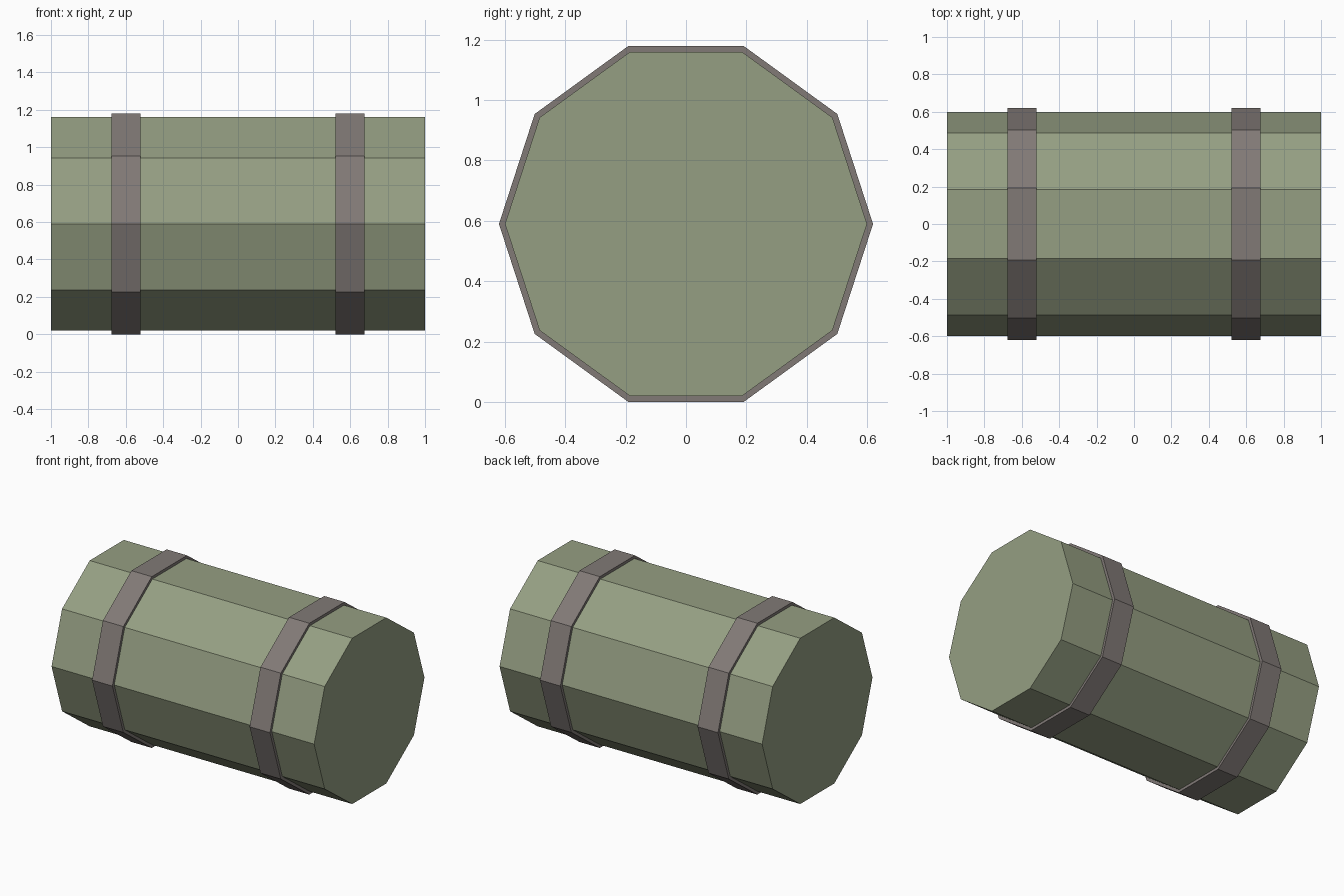
import bpy, bmesh
from math import cos, sin, pi

if "Cube" in bpy.data.objects:
    bpy.data.objects.remove(bpy.data.objects["Cube"])

SIDES = 10
AXIS_Z = 0.62 * cos(pi / SIDES)   # straps rest on the ground


def material(name, color):
    m = bpy.data.materials.new(name)
    m.diffuse_color = (*color, 1)
    m.use_nodes = True
    m.node_tree.nodes["Principled BSDF"].inputs["Base Color"].default_value = m.diffuse_color
    return m


def loop(bm, x, r):
    return [bm.verts.new((x, r * cos(2 * pi * i / SIDES), r * sin(2 * pi * i / SIDES)))
            for i in range(SIDES)]


def bridge(bm, a, b):
    for i in range(SIDES):
        j = (i + 1) % SIDES
        bm.faces.new((a[i], a[j], b[j], b[i]))


def finish(name, bm, mat, x=0):
    bmesh.ops.recalc_face_normals(bm, faces=bm.faces)
    mesh = bpy.data.meshes.new(name)
    bm.to_mesh(mesh)
    bm.free()
    mesh.materials.append(mat)
    ob = bpy.data.objects.new(name, mesh)
    ob.location = (x, 0, AXIS_Z)
    bpy.context.collection.objects.link(ob)


green = material("canvas_green", (0.30, 0.345, 0.225))
brown = material("strap_brown", (0.22, 0.193, 0.183))

# Rolled body: closed ten-sided prism lying along x
bm = bmesh.new()
left, right = loop(bm, -1, 0.6), loop(bm, 1, 0.6)
bridge(bm, left, right)
bm.faces.new(left)
bm.faces.new(right)
finish("roll_body", bm, green)

# Two straps: ten-sided bands sunk slightly into the body
for name, x in (("left_strap", -0.6), ("right_strap", 0.6)):
    bm = bmesh.new()
    section = [loop(bm, sx * 0.0775, r)
               for sx, r in ((-1, 0.59), (-1, 0.62), (1, 0.62), (1, 0.59))]
    for k in range(4):
        bridge(bm, section[k], section[(k + 1) % 4])
    finish(name, bm, brown, x)
